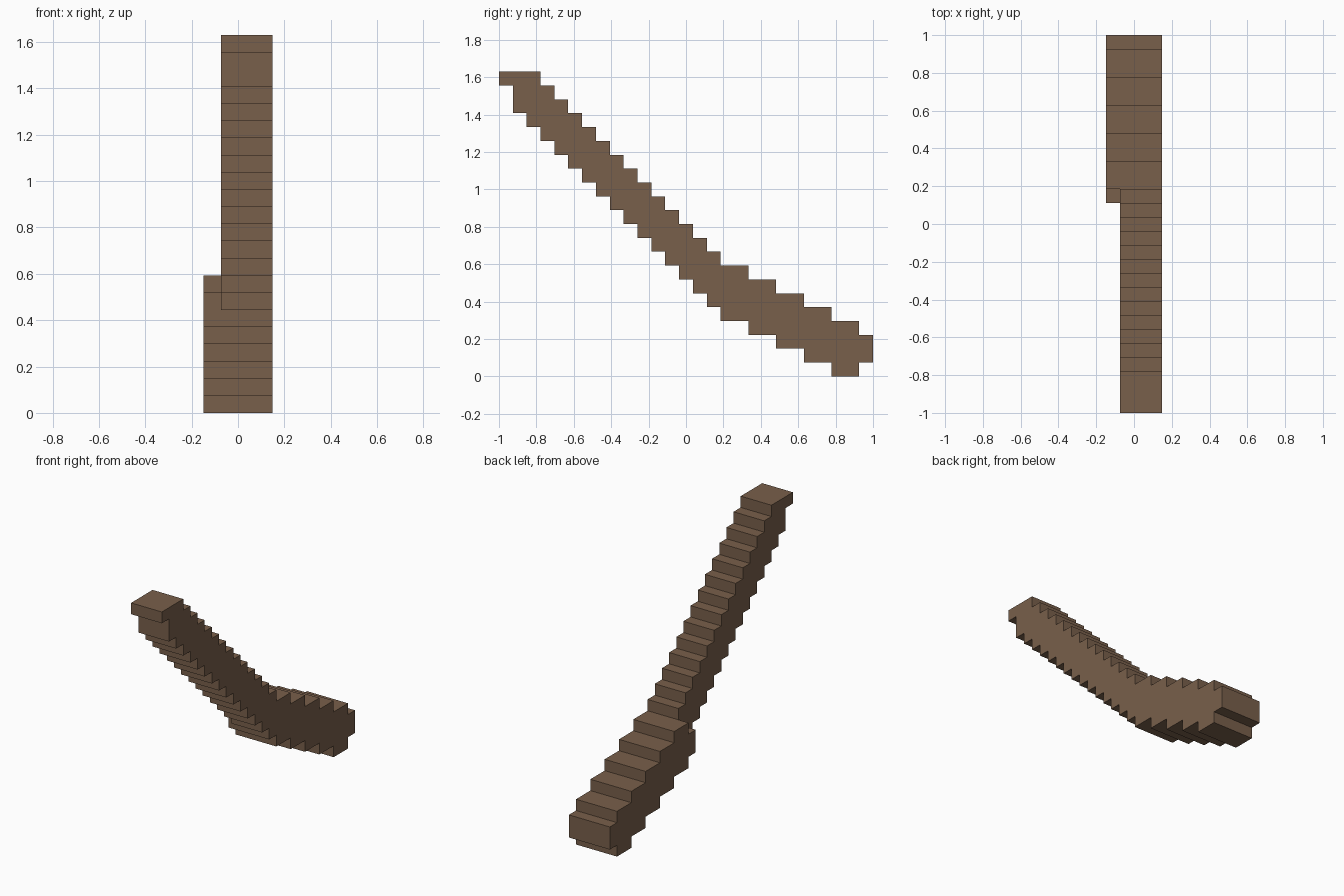
import bpy
import bmesh
import math
from itertools import product

cube = bpy.data.objects.get("Cube")
if cube:
    bpy.data.objects.remove(cube, do_unlink=True)

U = 2 / 27  # size of one block step

brown = bpy.data.materials.new("wood_brown")
brown.use_nodes = True
COLOUR = (0.19, 0.115, 0.07, 1)
brown.diffuse_color = COLOUR
bsdf = brown.node_tree.nodes["Principled BSDF"]
bsdf.inputs["Base Color"].default_value = COLOUR
bsdf.inputs["Roughness"].default_value = 0.9


def span(col):
    """Bottom and top height, in steps, of one column along y."""
    if col == 0:                      # overhanging tip
        return 21, 22
    if col < 16:                      # steep shaft, one step per column
        return 20 - col, min(22, 24 - col)
    if col < 26:                      # shallow grip, one step per two columns
        drop = (col - 16) // 2
        return 4 - drop, 8 - drop
    return 1, 3                       # rounded butt end


# Filled blocks: three wide along the shaft, four wide along the grip
cells = set()
for col in range(27):
    low, high = span(col)
    for x, z in product(range(-1, 2), range(low, high)):
        cells.add((x, col, z))
    if col >= 15:
        for z in range(low, 7 if col == 15 else high):
            cells.add((-2, col, z))

# Outer skin: one quad wherever a block meets empty space
bm = bmesh.new()
for cell in cells:
    for axis, side in product(range(3), (0, 1)):
        neighbour = list(cell)
        neighbour[axis] += 2 * side - 1
        if tuple(neighbour) in cells:
            continue
        a, b = (axis + 1) % 3, (axis + 2) % 3
        corners = []
        for da, db in ((0, 0), (1, 0), (1, 1), (0, 1)):
            p = list(cell)
            p[axis] += side
            p[a] += da
            p[b] += db
            corners.append(bm.verts.new((p[0] * U, p[1] * U - 1, p[2] * U)))
        bm.faces.new(corners if side else corners[::-1])

# Weld the skin and merge flat areas into clean steps
bmesh.ops.remove_doubles(bm, verts=bm.verts, dist=U * 0.01)
bmesh.ops.dissolve_limit(bm, angle_limit=math.radians(1),
                         verts=bm.verts, edges=bm.edges)
bmesh.ops.recalc_face_normals(bm, faces=bm.faces)

mesh = bpy.data.meshes.new("stepped_handle")
bm.to_mesh(mesh)
bm.free()
mesh.materials.append(brown)
handle = bpy.data.objects.new("stepped_handle", mesh)
bpy.context.collection.objects.link(handle)
